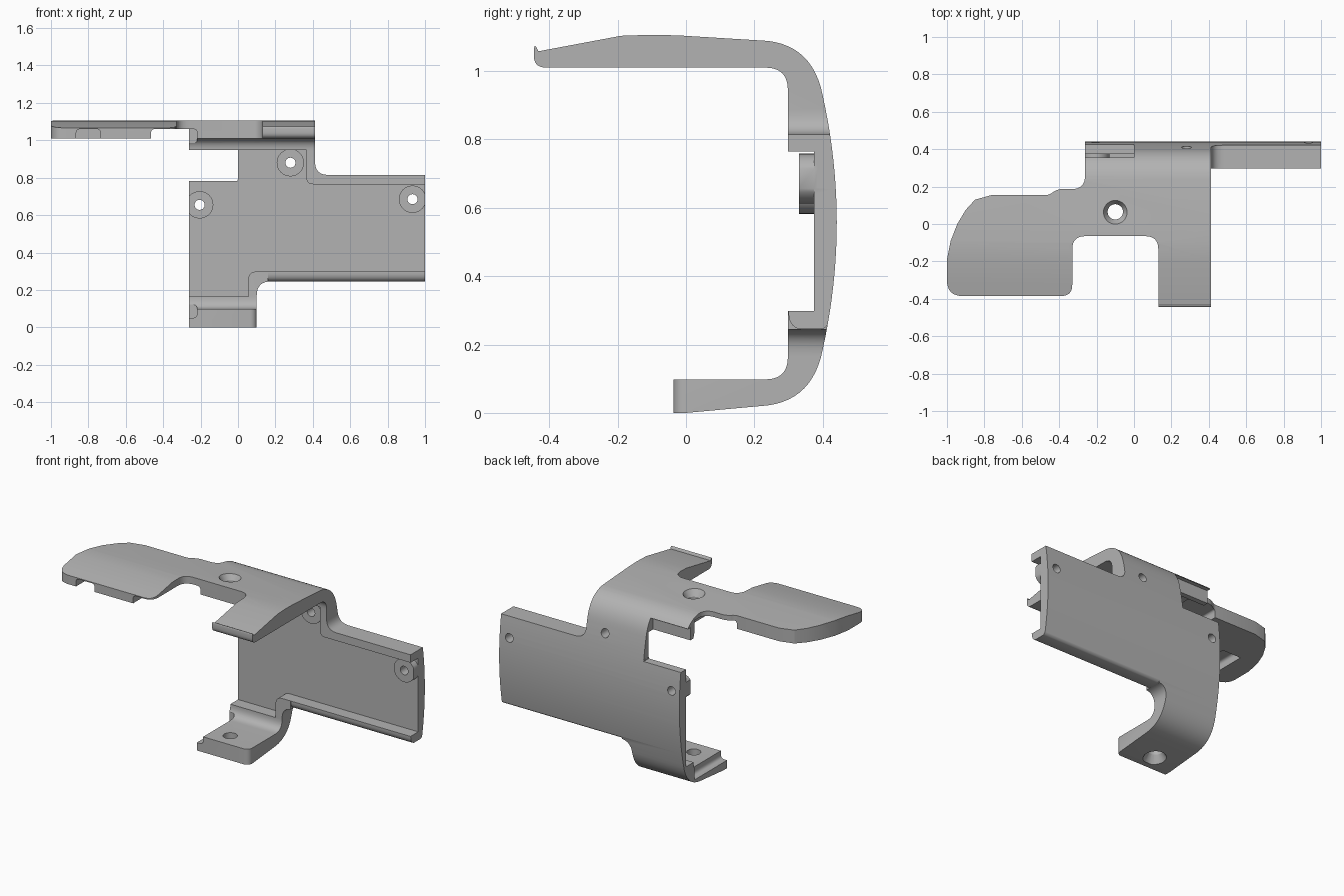
import bpy, bmesh, math
from mathutils import Vector

cube = bpy.data.objects.get("Cube")
if cube:
    bpy.data.objects.remove(cube, do_unlink=True)

grey = bpy.data.materials.new("satin grey")
grey.use_nodes = True
grey.diffuse_color = (0.45, 0.45, 0.45, 1)
grey.node_tree.nodes["Principled BSDF"].inputs["Base Color"].default_value = (0.45, 0.45, 0.45, 1)

AXES = {
    "x": lambda u, v, w: (w, u, v),
    "y": lambda u, v, w: (u, w, v),
    "z": lambda u, v, w: (u, v, w),
}


def rounded(corners, steps=8):
    """Outline whose corners may carry a third value: the length rounded off."""
    out = []
    for i, c in enumerate(corners):
        p = Vector(c[:2])
        if len(c) == 2:
            out.append(p)
            continue
        before = Vector(corners[i - 1][:2]) - p
        after = Vector(corners[(i + 1) % len(corners)][:2]) - p
        a = p + before.normalized() * min(c[2], before.length * 0.98)
        b = p + after.normalized() * min(c[2], after.length * 0.98)
        for k in range(steps + 1):
            t = k / steps
            out.append(a * (1 - t) ** 2 + p * 2 * t * (1 - t) + b * t * t)
    return out


def bend(a, c, b, steps=12):
    a, c, b = Vector(a), Vector(c), Vector(b)
    return [a * (1 - k / steps) ** 2 + c * 2 * (k / steps) * (1 - k / steps) + b * (k / steps) ** 2
            for k in range(steps)]


def circle(u, v, r, n=32):
    return [Vector((u + r * math.cos(math.tau * k / n), v + r * math.sin(math.tau * k / n)))
            for k in range(n)]


def loft(name, outline_a, outline_b, axis, a, b):
    bm = bmesh.new()
    put = AXES[axis]
    low = [bm.verts.new(put(p.x, p.y, a)) for p in outline_a]
    high = [bm.verts.new(put(p.x, p.y, b)) for p in outline_b]
    bm.faces.new(low)
    bm.faces.new(high)
    n = len(low)
    for i in range(n):
        j = (i + 1) % n
        bm.faces.new((low[i], low[j], high[j], high[i]))
    bmesh.ops.recalc_face_normals(bm, faces=bm.faces)
    mesh = bpy.data.meshes.new(name)
    bm.to_mesh(mesh)
    bm.free()
    obj = bpy.data.objects.new(name, mesh)
    bpy.context.collection.objects.link(obj)
    return obj


def prism(name, outline, axis, a, b):
    return loft(name, outline, outline, axis, a, b)


def box(name, x0, x1, y0, y1, z0, z1, r=0.0):
    pts = [(x0, z0, r), (x1, z0, r), (x1, z1, r), (x0, z1, r)] if r else \
          [(x0, z0), (x1, z0), (x1, z1), (x0, z1)]
    return prism(name, rounded(pts, 4), "y", y0, y1)


def combine(target, tool, operation):
    mod = target.modifiers.new("shape", "BOOLEAN")
    mod.solver = "EXACT"
    mod.operation = operation
    mod.object = tool
    bpy.context.view_layer.update()
    deps = bpy.context.evaluated_depsgraph_get()
    mesh = bpy.data.meshes.new_from_object(target.evaluated_get(deps))
    target.modifiers.clear()
    target.data = mesh
    bpy.data.objects.remove(tool, do_unlink=True)


# C-shaped section run along the full width
section = [Vector((-0.19, 1.103)), Vector((-0.1, 1.106)), Vector((-0.02, 1.104))]
section += bend((0.24, 1.088), (0.372, 1.072), (0.40, 0.928))
section += bend((0.40, 0.928), (0.482, 0.557), (0.40, 0.186), 20)
section += bend((0.40, 0.186), (0.372, 0.04), (0.24, 0.022))
section += [Vector((0.24, 0.022))]
section += rounded([(0, 0), (-0.037, 0), (-0.037, 0.098), (0.298, 0.098, 0.066),
                    (0.298, 1.01, 0.066), (-0.445, 1.01, 0.035), (-0.445, 1.09, 0.035)])
bracket = prism("bracket", section, "x", -1.0, 1.0)

# Shallow recess in the inner face of the wall
recess = rounded([(-1.1, 0.165), (0.055, 0.165), (0.055, 0.298, 0.045), (1.1, 0.298),
                  (1.1, 0.765), (0.366, 0.765, 0.035), (0.366, 0.949), (-1.1, 0.949)])
combine(bracket, prism("recess", recess, "y", 0.2, 0.375), "DIFFERENCE")

# Screw bosses with flared feet
screws = [(0.28, 0.88), (-0.205, 0.655), (0.933, 0.685)]
for x, z in screws:
    combine(bracket, prism("boss", circle(x, z, 0.073), "y", 0.33, 0.386), "UNION")

# Outline seen from the front
front = rounded([(-0.262, -0.1), (0.1, -0.1), (0.1, 0.245, 0.075), (1.0, 0.245), (1.0, 0.815),
                 (0.412, 0.815, 0.07), (0.412, 1.3), (-1.2, 1.3), (-1.2, 0.947),
                 (-0.002, 0.947), (-0.002, 0.782), (-0.262, 0.782)])
combine(bracket, prism("front_outline", front, "y", -1, 1), "INTERSECT")

# Outline seen from above: palm plate, neck, finger and wall
plan = rounded([(-0.262, 0.6), (-0.262, 0.187, 0.07), (-0.42, 0.187, 0.04), (-0.45, 0.155, 0.02),
                (-0.76, 0.155), (-0.85, 0.13), (-0.90, 0.075), (-0.945, 0), (-0.98, -0.09),
                (-1.0, -0.19), (-1.0, -0.385, 0.085), (-0.33, -0.385, 0.06),
                (-0.33, -0.065, 0.07), (0.13, -0.065, 0.07), (0.13, -0.7), (0.412, -0.7),
                (0.412, 0.28), (1.2, 0.28), (1.2, 0.6)])
combine(bracket, prism("plan_outline", plan, "z", -0.5, 1.5), "INTERSECT")

# Rounded lower lip of the wall
inner_lip = rounded([(0.27, 0.296), (0.3, 0.296), (0.3, 0.243, 0.05), (0.36, 0.243),
                     (0.36, 0.2), (0.27, 0.2)])
outer_lip = rounded([(0.38, 0.243), (0.414, 0.243, 0.03), (0.422, 0.29), (0.46, 0.29),
                     (0.46, 0.2), (0.38, 0.2)])
for lip in (inner_lip, outer_lip):
    combine(bracket, prism("lip_cut", lip, "x", 0.16, 1.1), "DIFFERENCE")

# Rounded front corner of the lower tab
corner = rounded([(0.04, -0.038), (0.101, -0.038, 0.045), (0.101, 0.02), (0.2, 0.02),
                  (0.2, -0.1), (0.04, -0.1)])
combine(bracket, prism("tab_corner", corner, "z", -0.1, 0.14), "DIFFERENCE")

# Clearances: hanging flap, underside of the neck, palm slot and tab edge
clearances = [
    box("flap_cut", -0.4, -0.001, 0.33, 0.6, 0.79, 1.03),
    box("flap_upper_cut", -0.4, -0.001, 0.385, 0.6, 1.02, 1.2),
    box("neck_cut", -0.465, -0.218, -0.6, 0.29, 0.985, 1.06, 0.02),
    box("slot_cut", -0.865, -0.735, -0.6, -0.1, 0.9, 1.06, 0.02),
    box("tab_edge_cut", -0.4, -0.218, -0.2, 0.29, 0.05, 0.122, 0.025),
]
for cut in clearances:
    combine(bracket, cut, "DIFFERENCE")

# Screw holes through the wall
for x, z in screws:
    combine(bracket, prism("screw_hole", circle(x, z, 0.027, 24), "y", 0.2, 0.6), "DIFFERENCE")

# Countersunk holes in the upper plate and lower tab
cx, cy = -0.1, 0.065
combine(bracket, prism("bore", circle(cx, cy, 0.041), "z", -0.2, 1.3), "DIFFERENCE")
wide, narrow = circle(cx, cy, 0.07), circle(cx, cy, 0.04)
combine(bracket, loft("upper_sink", narrow, wide, "z", 1.06, 1.11), "DIFFERENCE")
combine(bracket, loft("lower_sink", wide, narrow, "z", 0.0, 0.05), "DIFFERENCE")

# Finish
bracket.data.materials.clear()
bracket.data.materials.append(grey)
for face in bracket.data.polygons:
    face.material_index = 0
bpy.ops.object.select_all(action="DESELECT")
bracket.select_set(True)
bpy.context.view_layer.objects.active = bracket
bpy.ops.object.shade_smooth_by_angle(angle=math.radians(30))
